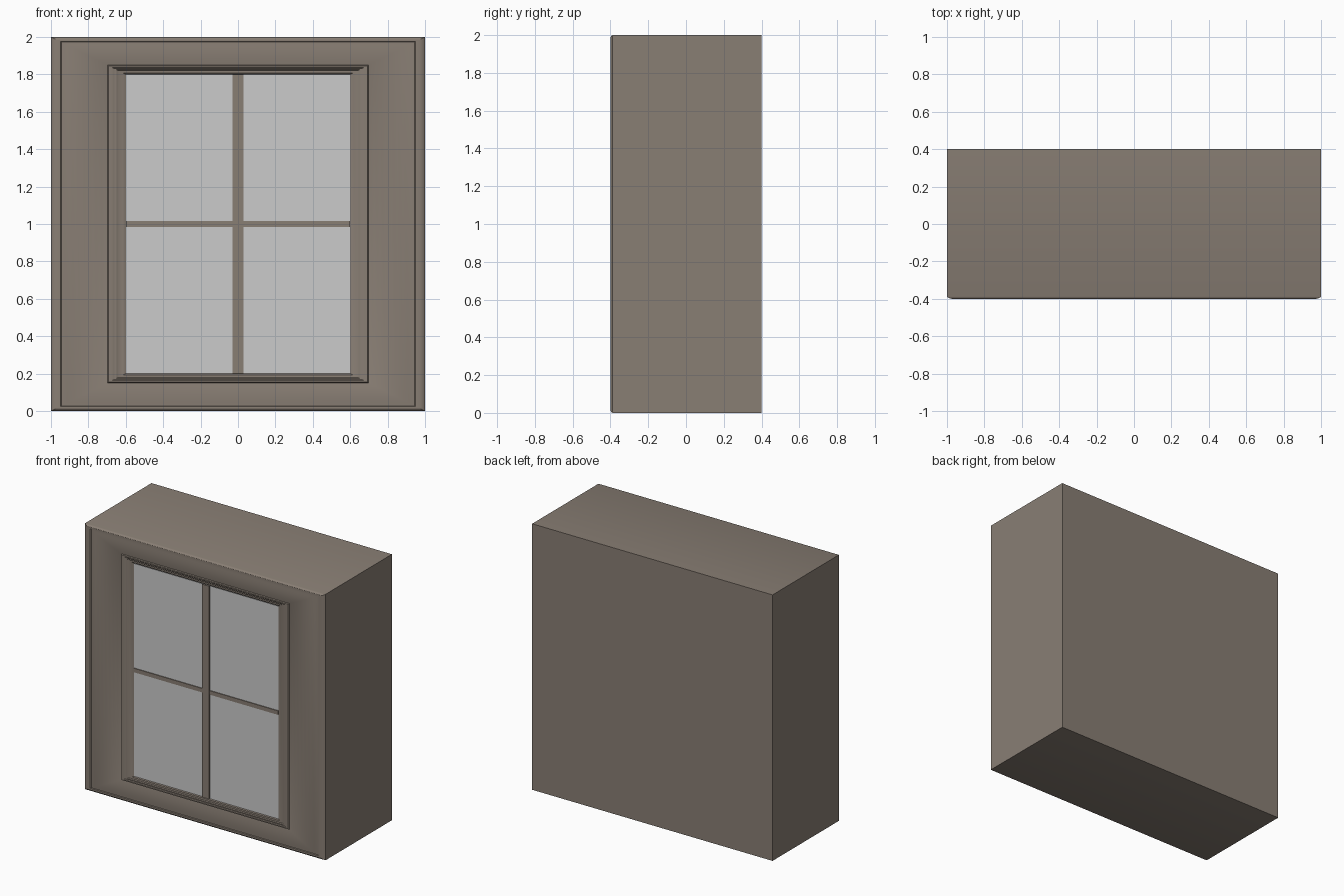
import bpy, bmesh, math

if "Cube" in bpy.data.objects:
    bpy.data.objects.remove(bpy.data.objects["Cube"])

def material(name, c):
    m = bpy.data.materials.new(name)
    m.diffuse_color = (*c, 1)
    m.use_nodes = True
    m.node_tree.nodes["Principled BSDF"].inputs["Base Color"].default_value = m.diffuse_color
    return m

wood = material("brown_wood", (0.25, 0.21, 0.175))

def make(name, bm, mat=None, smooth=None):
    bmesh.ops.recalc_face_normals(bm, faces=bm.faces)
    me = bpy.data.meshes.new(name)
    bm.to_mesh(me)
    bm.free()
    ob = bpy.data.objects.new(name, me)
    bpy.context.collection.objects.link(ob)
    if mat:
        me.materials.append(mat)
    if smooth:
        bpy.ops.object.select_all(action='DESELECT')
        bpy.context.view_layer.objects.active = ob
        ob.select_set(True)
        bpy.ops.object.shade_smooth_by_angle(angle=math.radians(smooth))
    return ob

def box(name, x, y, z, mat=None):
    bm = bmesh.new()
    bmesh.ops.create_cube(bm, size=1)
    for v in bm.verts:
        for i, (lo, hi) in enumerate((x, y, z)):
            v.co[i] = lo + (v.co[i] + 0.5) * (hi - lo)
    return make(name, bm, mat)

# Casing profile: (side inset, y); top and bottom inset is half of the side inset
profile = [(0, 0.4), (0, -0.388), (0.008, -0.395), (0.025, -0.4), (0.05, -0.4),
           (0.056, -0.394)]
# Shallow moulded slope, bulging outward
for i in range(1, 9):
    t = i / 8
    profile.append((0.056 + 0.246 * t, -0.394 - 0.006 * math.sin(math.pi * t) + 0.008 * t * t))
# Raised inner bead and steps down to the pane
profile += [(0.308, -0.395), (0.325, -0.395), (0.335, -0.39), (0.35, -0.39),
            (0.36, -0.384), (0.385, -0.382), (0.4, -0.375)]

bm = bmesh.new()
rings = []
for s, y in profile:
    w, h = 1 - s, 1 - s / 2
    rings.append([bm.verts.new((a * w, y, 1 + b * h))
                  for a, b in ((-1, -1), (1, -1), (1, 1), (-1, 1))])
for r, q in zip(rings, rings[1:]):
    for i in range(4):
        j = (i + 1) % 4
        bm.faces.new((r[i], r[j], q[j], q[i]))
bm.faces.new(rings[0])
make("window_casing", bm, wood, 30)

# Glass pane
box("glass_pane", (-0.6, 0.6), (-0.378, -0.36), (0.2, 1.8))

# Glazing bars
box("vertical_bar", (-0.03, 0.03), (-0.386, -0.37), (0.2, 1.8), wood)
for name, x in (("left_bar", (-0.6, -0.03)), ("right_bar", (0.03, 0.6))):
    box(name, x, (-0.384, -0.37), (0.985, 1.015), wood)
